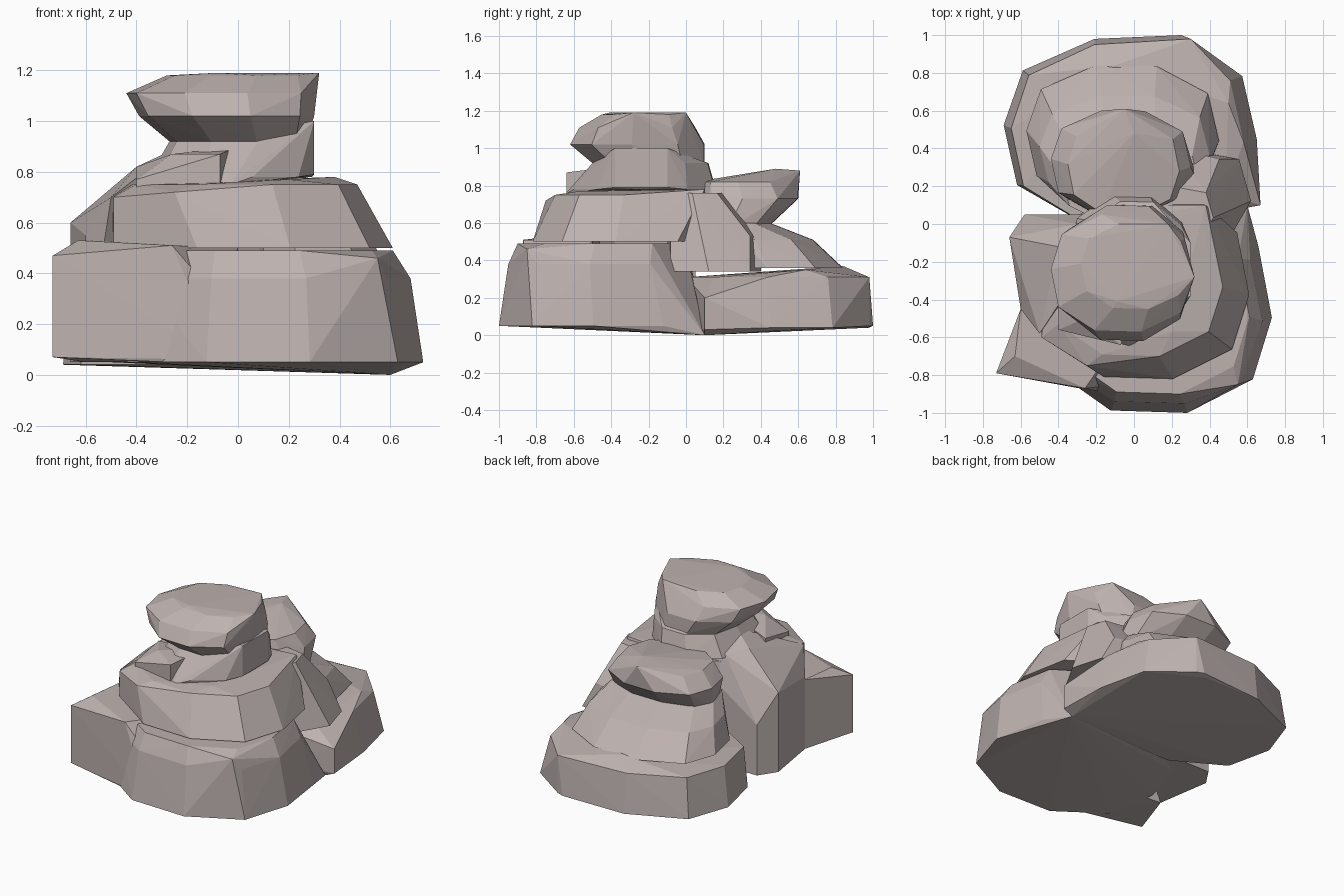
import bpy
import bmesh
import math
import random

cube = bpy.data.objects.get("Cube")
if cube:
    bpy.data.objects.remove(cube, do_unlink=True)

stone = bpy.data.materials.new("pinkish grey stone")
stone.use_nodes = True
stone_colour = (0.51, 0.445, 0.43, 1)
stone.diffuse_color = stone_colour
stone.node_tree.nodes["Principled BSDF"].inputs["Base Color"].default_value = stone_colour


def ring(height, left, right, front, back, sides=10):
    """Irregular rounded outline that exactly fills the given bounds."""
    random.seed(7)
    outline = []
    for step in range(sides):
        angle = math.tau * (step + random.uniform(-0.2, 0.2)) / sides
        across, along = math.cos(angle), math.sin(angle)
        outline.append((math.copysign(abs(across) ** 0.8, across),
                        math.copysign(abs(along) ** 0.8, along)))

    def fit(values, low, high):
        start, span = min(values), max(values) - min(values)
        return [low + (high - low) * (value - start) / span for value in values]

    across, along = zip(*outline)
    return [(x, y, height) for x, y in
            zip(fit(across, left, right), fit(along, front, back))]


def corner(x, y, z):
    """Single protruding corner of a stone."""
    return [(x, y, z)]


def edge(x, y, bottom, top):
    """Upright edge of a stone."""
    return [(x, y, bottom), (x, y, top)]


def rock(name, *outlines):
    """Flat-faced stone wrapped tightly around its outlines."""
    bm = bmesh.new()
    for outline in outlines:
        for point in outline:
            bm.verts.new(point)
    result = bmesh.ops.convex_hull(bm, input=bm.verts)
    buried = {item for item in result["geom_interior"] + result["geom_unused"]
              if isinstance(item, bmesh.types.BMVert)}
    bmesh.ops.delete(bm, geom=list(buried), context="VERTS")
    bmesh.ops.recalc_face_normals(bm, faces=bm.faces)
    mesh = bpy.data.meshes.new(name)
    bm.to_mesh(mesh)
    bm.free()
    mesh.materials.append(stone)
    bpy.context.collection.objects.link(bpy.data.objects.new(name, mesh))


# Broad footing at the front right, with a narrow ledge on top
rock("front_footing",
     ring(height=0.05, left=-0.5, right=0.73, front=-1, back=0.1),
     ring(height=0.38, left=-0.45, right=0.68, front=-0.95, back=0),
     ring(height=0.49, left=-0.4, right=0.61, front=-0.9, back=0),
     edge(x=0.55, y=-0.85, bottom=0.1, top=0.46),
     corner(x=0.6, y=0.1, z=0))

# Pointed spur at the front left corner
rock("front_left_spur",
     edge(x=-0.73, y=-0.79, bottom=0.07, top=0.47),
     edge(x=-0.26, y=-0.87, bottom=0.05, top=0.51),
     edge(x=-0.6, y=-0.45, bottom=0.05, top=0.53),
     edge(x=0, y=-0.5, bottom=0.05, top=0.5),
     corner(x=-0.63, y=-0.7, z=0.53),
     corner(x=-0.07, y=-0.91, z=0.06),
     corner(x=-0.07, y=-0.85, z=0.29))

# Sloping shoulder under the neck
rock("shoulder",
     ring(height=0.5, left=-0.5, right=0.61, front=-0.82, back=0.15),
     ring(height=0.75, left=-0.45, right=0.47, front=-0.7, back=0.1),
     edge(x=-0.25, y=-0.75, bottom=0.5, top=0.72),
     edge(x=-0.49, y=-0.6, bottom=0.5, top=0.7),
     corner(x=0.2, y=-0.57, z=0.77),
     corner(x=0.38, y=0.1, z=0.78))

# Steep block along the left side
rock("left_block",
     edge(x=-0.66, y=-0.07, bottom=0.05, top=0.6),
     edge(x=-0.6, y=-0.45, bottom=0.05, top=0.55),
     edge(x=-0.58, y=0.05, bottom=0.05, top=0.4),
     edge(x=0, y=0.05, bottom=0.05, top=0.8),
     corner(x=-0.5, y=-0.58, z=0.7),
     corner(x=-0.4, y=-0.12, z=0.82),
     corner(x=-0.25, y=-0.2, z=0.89),
     corner(x=-0.3, y=0, z=0.8))

# Low slab at the back
rock("back_slab",
     ring(height=0.04, left=-0.69, right=0.65, front=0, back=0.98),
     ring(height=0.31, left=-0.65, right=0.58, front=0, back=0.95),
     edge(x=0.3, y=0.98, bottom=0.05, top=0.31),
     edge(x=0.67, y=0.1, bottom=0.03, top=0.2),
     corner(x=0.25, y=1, z=0.05),
     corner(x=0.6, y=0.1, z=0),
     corner(x=0.5, y=0.64, z=0.35),
     corner(x=-0.1, y=0.84, z=0.37))

# Slope between the slab and the overhang
rock("back_slope",
     ring(height=0.36, left=-0.57, right=0.45, front=0.1, back=0.84),
     ring(height=0.51, left=-0.5, right=0.4, front=0.1, back=0.68),
     ring(height=0.6, left=-0.38, right=0.35, front=0, back=0.45))

# Mound that hangs over the slope and rises to a ridge
rock("back_overhang",
     ring(height=0.56, left=-0.38, right=0.34, front=0.05, back=0.42),
     ring(height=0.73, left=-0.44, right=0.3, front=0.05, back=0.6),
     ring(height=0.82, left=-0.35, right=0.24, front=0.05, back=0.55),
     corner(x=-0.05, y=0.61, z=0.88),
     corner(x=0, y=0.48, z=0.89))

# Buttress falling away at the right
rock("right_buttress",
     ring(height=0.34, left=0.1, right=0.62, front=-0.1, back=0.4, sides=7),
     ring(height=0.53, left=0.1, right=0.5, front=-0.1, back=0.4, sides=7),
     ring(height=0.76, left=0.1, right=0.42, front=-0.1, back=0.2, sides=7))

# Pinched neck with a crag at its front left
rock("neck",
     ring(height=0.78, left=-0.35, right=0.29, front=-0.6, back=0.16),
     ring(height=0.92, left=-0.27, right=0.28, front=-0.5, back=0.12),
     edge(x=0.3, y=-0.38, bottom=0.79, top=1),
     edge(x=0.3, y=-0.1, bottom=0.79, top=1),
     corner(x=-0.03, y=-0.65, z=0.75))
rock("neck_crag",
     edge(x=-0.4, y=-0.56, bottom=0.7, top=0.77),
     edge(x=-0.07, y=-0.64, bottom=0.74, top=0.87),
     edge(x=-0.4, y=-0.3, bottom=0.7, top=0.82),
     edge(x=0, y=-0.4, bottom=0.7, top=0.9),
     corner(x=-0.26, y=-0.5, z=0.87))

# Heavy cap leaning out to the left
rock("cap",
     ring(height=0.92, left=-0.27, right=0.27, front=-0.5, back=0.1),
     ring(height=1.02, left=-0.39, right=0.3, front=-0.62, back=0.1),
     ring(height=1.11, left=-0.44, right=0.31, front=-0.57, back=0.05),
     ring(height=1.18, left=-0.28, right=0.28, front=-0.45, back=0),
     corner(x=0.32, y=-0.28, z=1.19),
     corner(x=0.18, y=0, z=1.19),
     corner(x=-0.09, y=-0.41, z=1.19))
